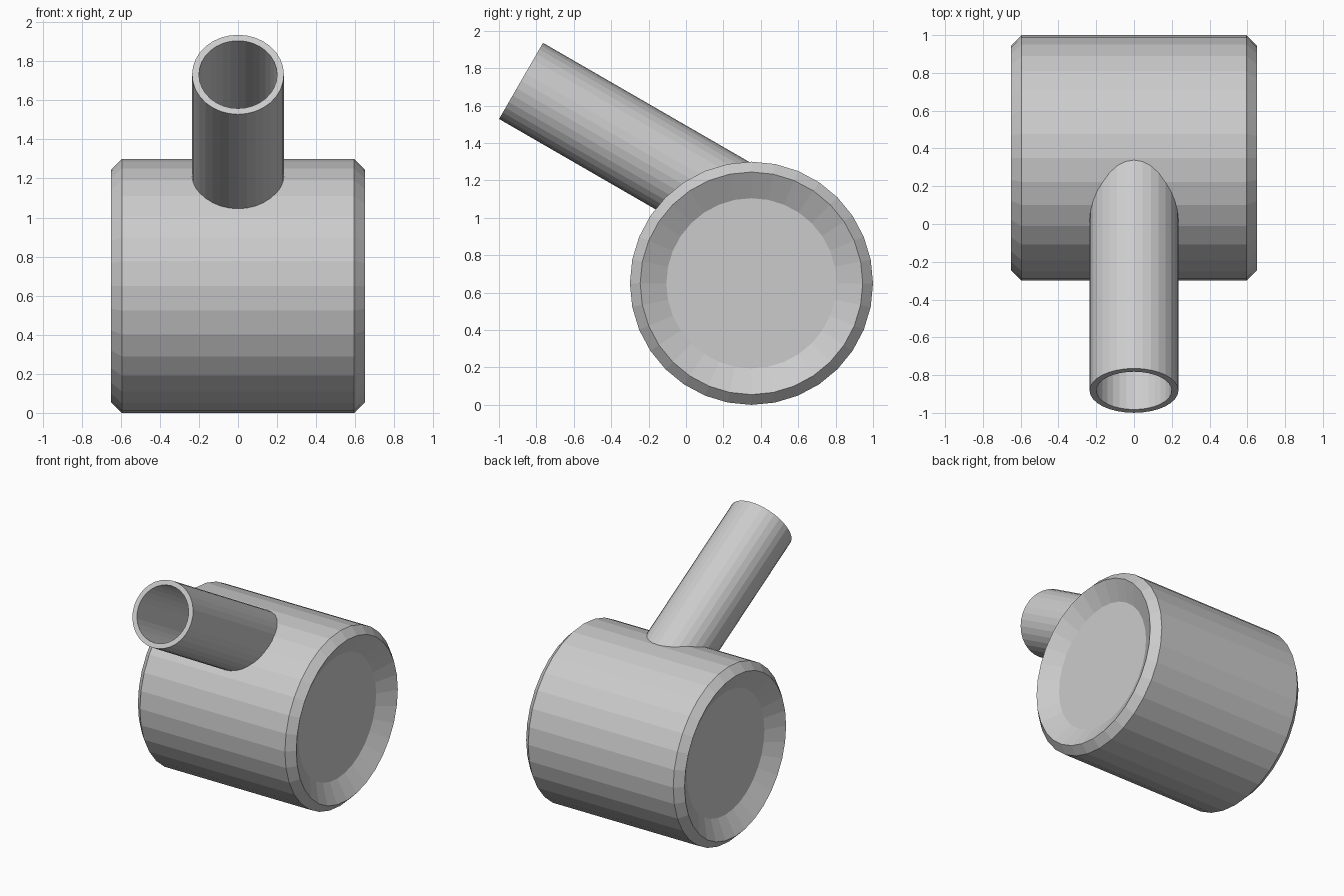
import bpy, bmesh
from math import sin, cos, pi, radians

if "Cube" in bpy.data.objects:
    bpy.data.objects.remove(bpy.data.objects["Cube"])

SIDES = 32


def lathe(name, profile, location, rotation, closed=False):
    """Spin (radius, height) points round local z; radius 0 becomes a pole."""
    bm = bmesh.new()
    rings = []
    for r, h in profile:
        rings.append([bm.verts.new((r * cos(2 * pi * i / SIDES),
                                    r * sin(2 * pi * i / SIDES), h))
                      for i in range(SIDES)])
    pairs = list(zip(rings, rings[1:]))
    if closed:
        pairs.append((rings[-1], rings[0]))
    for a, b in pairs:
        for i in range(SIDES):
            j = (i + 1) % SIDES
            bm.faces.new((a[i], a[j], b[j], b[i]))
    if not closed:
        bm.faces.new(rings[0])
        bm.faces.new(rings[-1])
    bmesh.ops.recalc_face_normals(bm, faces=bm.faces)
    mesh = bpy.data.meshes.new(name)
    bm.to_mesh(mesh)
    bm.free()
    obj = bpy.data.objects.new(name, mesh)
    obj.location = location
    obj.rotation_euler = rotation
    bpy.context.collection.objects.link(obj)
    return obj


# Drum lying along x: chamfered rims and dished ends, mirrored end to end
half = [(0.65, 0.595), (0.595, 0.65), (0.455, 0.57)]
drum_profile = [(r, -h) for r, h in reversed(half)] + half
lathe("drum", drum_profile, (0, 0.35, 0.65), (0, radians(90), 0))

# Hollow spout rising 30 degrees towards the front; its root is sunk in the drum
lathe("spout", [(0.235, -1.38), (0.235, 0), (0.2, 0), (0.2, -1.38)],
      (0, -0.882, 1.732), (radians(60), 0, 0), closed=True)
